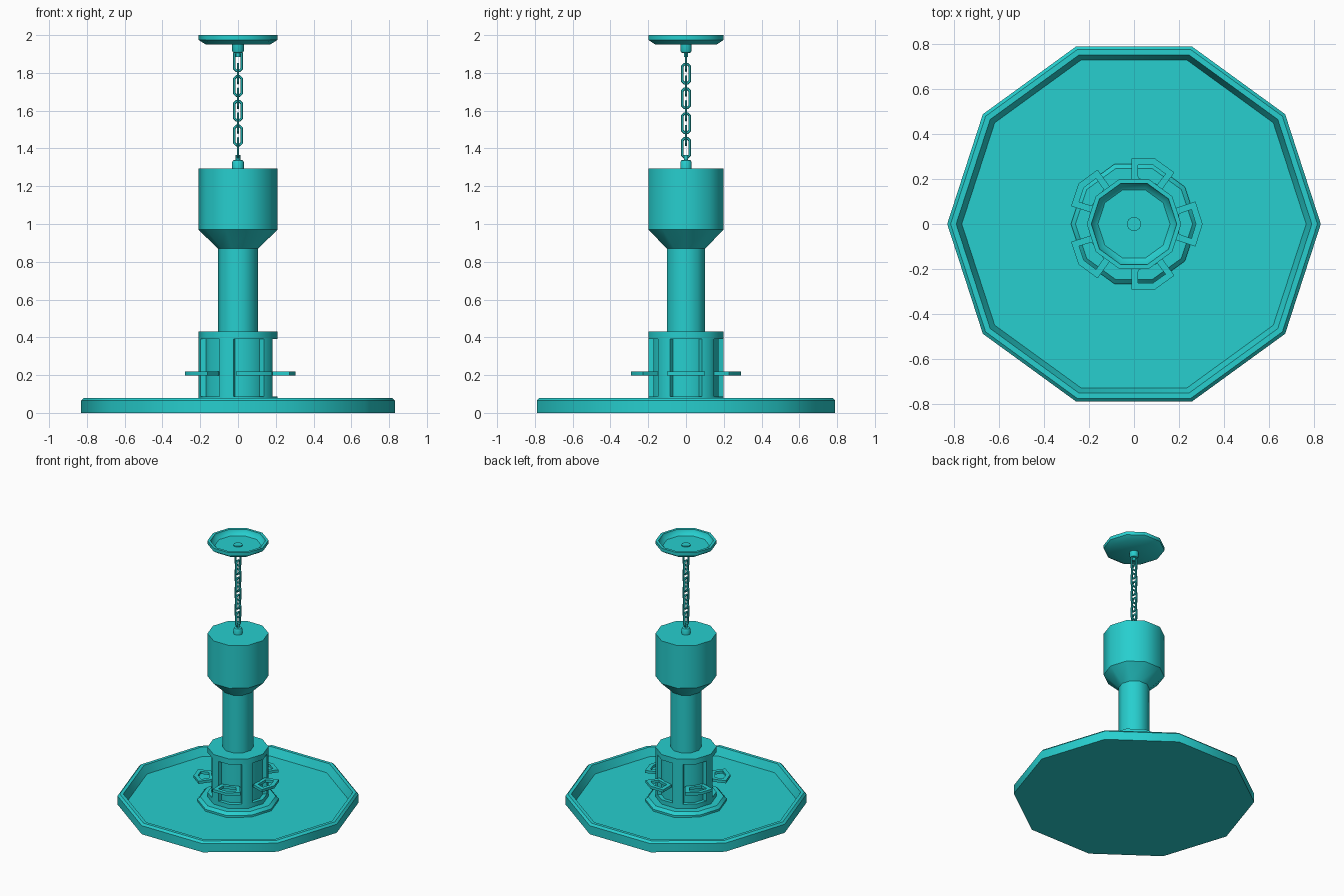
import bpy, bmesh, math
from math import cos, sin, pi
from mathutils import Matrix

if "Cube" in bpy.data.objects:
    bpy.data.objects.remove(bpy.data.objects["Cube"])

SIDES = 10
teal = bpy.data.materials.new("teal")
teal.diffuse_color = (0.02, 0.62, 0.62, 1)
teal.use_nodes = True
teal.node_tree.nodes["Principled BSDF"].inputs["Base Color"].default_value = teal.diffuse_color


def finish(name, bm):
    bmesh.ops.recalc_face_normals(bm, faces=bm.faces[:])
    mesh = bpy.data.meshes.new(name)
    bm.to_mesh(mesh)
    bm.free()
    mesh.materials.append(teal)
    ob = bpy.data.objects.new(name, mesh)
    bpy.context.collection.objects.link(ob)
    bpy.ops.object.select_all(action='DESELECT')
    ob.select_set(True)
    bpy.context.view_layer.objects.active = ob
    bpy.ops.object.shade_smooth_by_angle(angle=math.radians(38))
    return ob


def lathe(name, profile, sides=SIDES):
    """Revolve (radius, z) points about z, capping both ends."""
    bm = bmesh.new()
    rings = [[bm.verts.new((r * cos(2 * pi * i / sides), r * sin(2 * pi * i / sides), z))
              for i in range(sides)] for r, z in profile]
    for a, b in zip(rings, rings[1:]):
        for i in range(sides):
            j = (i + 1) % sides
            bm.faces.new((a[i], a[j], b[j], b[i]))
    bm.faces.new(rings[0])
    bm.faces.new(rings[-1])
    return finish(name, bm)


def ring_prism(name, outer, inner, z0, z1, angle, closed):
    """Slab between two matching outlines, turned about z."""
    bm = bmesh.new()
    loops = [[bm.verts.new((x, y, z)) for x, y in pts]
             for pts, z in ((outer, z0), (outer, z1), (inner, z1), (inner, z0))]
    n = len(outer)
    for a, b in zip(loops, loops[1:] + loops[:1]):
        for i in range(n if closed else n - 1):
            j = (i + 1) % n
            bm.faces.new((a[i], a[j], b[j], b[i]))
    if not closed:
        bm.faces.new([l[0] for l in loops])
        bm.faces.new([l[-1] for l in loops])
    bm.transform(Matrix.Rotation(angle, 4, 'Z'))
    return finish(name, bm)


def chain_link(name, z, turn):
    """Stretched eight-sided ring with a hexagonal wire section."""
    bm = bmesh.new()
    wire, radius, stretch = 0.0075, 0.022, 0.03
    rings = []
    for i in range(8):
        a = pi / 8 + i * pi / 4
        shift = stretch if sin(a) > 0 else -stretch
        ring = []
        for k in range(6):
            b = k * pi / 3
            r = radius + wire * cos(b)
            ring.append(bm.verts.new((r * cos(a), wire * sin(b), r * sin(a) + shift)))
        rings.append(ring)
    for i in range(8):
        p, q = rings[i], rings[(i + 1) % 8]
        for k in range(6):
            m = (k + 1) % 6
            bm.faces.new((p[k], p[m], q[m], q[k]))
    bm.transform(Matrix.Translation((0, 0, z)) @ Matrix.Rotation(turn, 4, 'Z'))
    return finish(name, bm)


# Seed tray with raised rim, and flange under the column
lathe("tray", [(0.83, 0), (0.83, 0.065), (0.815, 0.08), (0.79, 0.08), (0.765, 0.02)])
lathe("column_flange", [(0.28, 0.015), (0.28, 0.035), (0.26, 0.055), (0.20, 0.055)])

# Feeding column: bottom ring, inner wall, top ring
lathe("column_bottom_ring", [(0.21, 0.05), (0.21, 0.088)])
lathe("column_inner_wall", [(0.182, 0.08), (0.182, 0.40)])
lathe("column_top_ring", [(0.21, 0.39), (0.21, 0.432)])

# Bent struts between openings, and pierced perches in front of openings
slope = math.tan(pi / 10)
w = 0.038
strut_out = [(0.21 - w * slope, -w), (0.21, 0), (0.21 - w * slope, w)]
strut_in = [(x - 0.033, y) for x, y in strut_out]
perch_out = [(0.175, -0.068), (0.273, -0.10), (0.305, 0), (0.273, 0.10), (0.175, 0.068)]
perch_in = [(0.20, -0.045), (0.255, -0.064), (0.275, 0), (0.255, 0.064), (0.20, 0.045)]
for i in range(5):
    a = i * 2 * pi / 5
    ring_prism(f"strut_{i + 1}", strut_out, strut_in, 0.08, 0.395, a + pi / 5, False)
    ring_prism(f"perch_{i + 1}", perch_out, perch_in, 0.198, 0.218, a, True)

# Neck and seed reservoir
lathe("reservoir", [(0.106, 0.42), (0.106, 0.87), (0.21, 0.97), (0.21, 1.295)])
lathe("lower_chain_mount", [(0.032, 1.29), (0.032, 1.325), (0.026, 1.337),
                            (0.012, 1.34), (0.012, 1.366)])

# Chain of alternating links
for i in range(8):
    chain_link(f"chain_link_{i + 1}", 1.403 + 0.0655 * i, pi / 2 if i % 2 == 0 else 0)

# Ceiling canopy (open dish) with chain mount
lathe("upper_chain_mount", [(0.012, 1.885), (0.012, 1.905), (0.026, 1.907),
                            (0.032, 1.918), (0.032, 1.97)])
lathe("canopy", [(0.17, 1.95), (0.21, 1.975), (0.21, 2.0), (0.19, 2.0),
                 (0.185, 1.982), (0.16, 1.963)])
